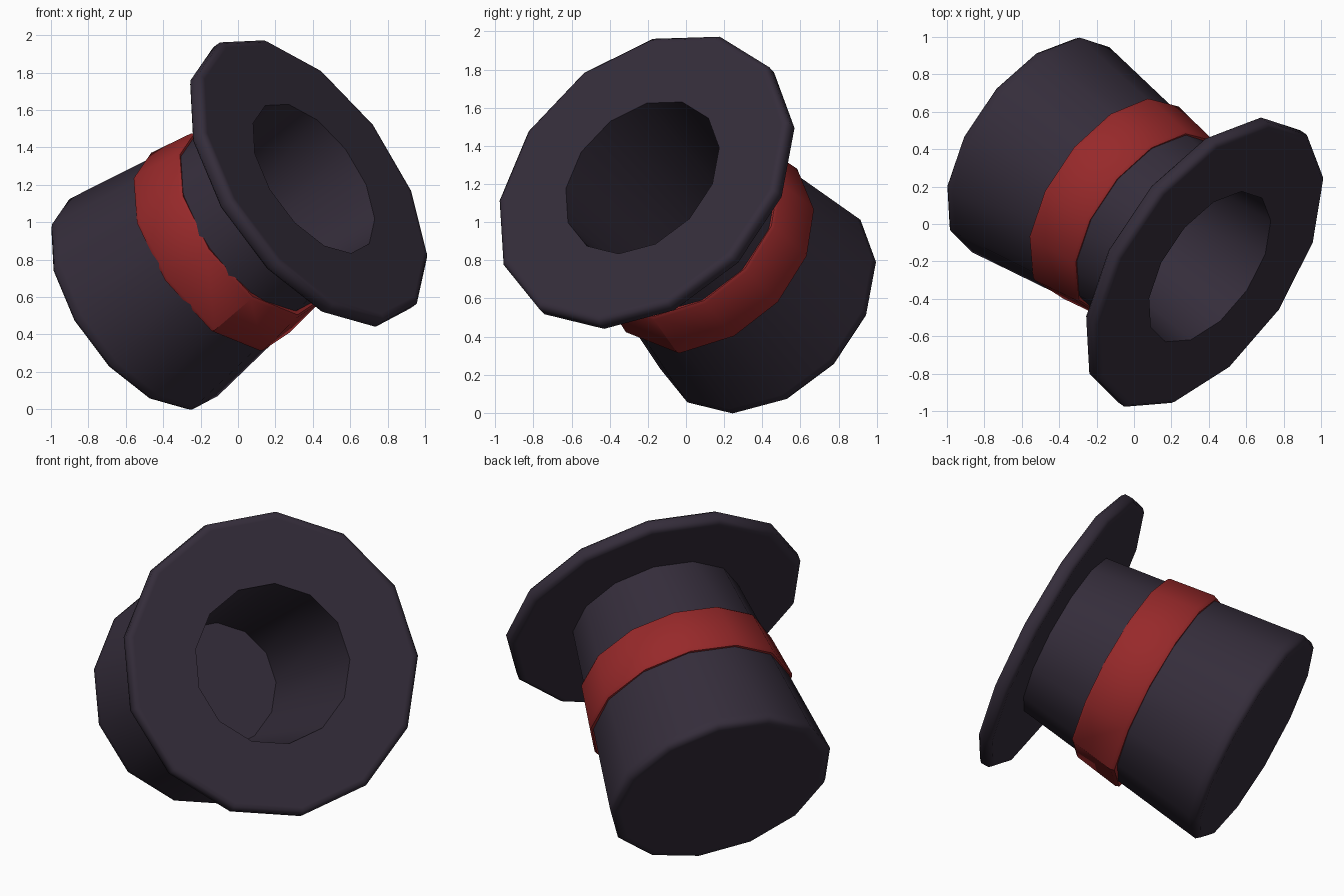
import bpy, bmesh, math
from mathutils import Matrix, Vector

if "Cube" in bpy.data.objects:
    bpy.data.objects.remove(bpy.data.objects["Cube"])

# Tilted hat frame: local z runs out of the opening
axis = Vector((0.713, -0.494, 0.506)).normalized()
side = Vector((0, 0.506, 0.494)).normalized()
up = axis.cross(side)
frame = Matrix((side, up, axis)).transposed()
centre = Vector((0.373, -0.21, 1.215))


def material(name, colour):
    m = bpy.data.materials.new(name)
    m.diffuse_color = (*colour, 1)
    m.use_nodes = True
    m.node_tree.nodes["Principled BSDF"].inputs["Base Color"].default_value = m.diffuse_color
    return m


def lathe(name, profile, angles, mat, smooth, swell=None, closed=False):
    """Turn (depth, radius) points around the hat axis."""
    bm = bmesh.new()
    n = len(angles)
    rings = []
    for d, r in profile:
        ring = []
        for i, a in enumerate(angles):
            k = r * (swell[i] if swell else 1)
            t = math.radians(a)
            p = Vector((k * math.cos(t), k * math.sin(t), -d))
            ring.append(bm.verts.new(centre + frame @ p))
        rings.append(ring)
    pairs = list(zip(rings, rings[1:]))
    if closed:
        pairs.append((rings[-1], rings[0]))
    for a, b in pairs:
        for i in range(n):
            j = (i + 1) % n
            bm.faces.new((a[i], a[j], b[j], b[i]))
    if not closed:
        bm.faces.new(rings[0])
        bm.faces.new(rings[-1])
    bmesh.ops.recalc_face_normals(bm, faces=bm.faces)
    me = bpy.data.meshes.new(name)
    bm.to_mesh(me)
    bm.free()
    me.materials.append(mat)
    ob = bpy.data.objects.new(name, me)
    bpy.context.collection.objects.link(ob)
    bpy.ops.object.select_all(action='DESELECT')
    ob.select_set(True)
    bpy.context.view_layer.objects.active = ob
    bpy.ops.object.shade_smooth_by_angle(angle=math.radians(smooth))
    return ob


felt = material("dark_felt", (0.035, 0.026, 0.043))
ribbon = material("red_ribbon", (0.31, 0.022, 0.023))

# Crown and brim: inner floor, inner wall, brim, outer wall, crown end,
# with support rings that keep the rounded edges tight
hat_profile = [
    (1.05, 0.365), (-0.043, 0.466),
    (-0.043, 0.84), (-0.043, 0.862), (-0.025, 0.882),
    (0.025, 0.882), (0.045, 0.862), (0.045, 0.84),
    (0.045, 0.502), (1.24, 0.66), (1.277, 0.665),
    (1.302, 0.645), (1.302, 0.61),
]
lathe("crown_and_brim", hat_profile,
      [-3.8 + i * 360 / 13 for i in range(13)], felt, 55)

# Ribbon around the crown, with a few wider flats in front
band_angles = [-113, -85, -57, -30, -2, 25, 52, 79, 110, 144, 180, 216]
band_swell = [1.0] * 9 + [1.0, 1.025, 1.03]
band_profile = [
    (0.425, 0.53), (0.415, 0.563), (0.43, 0.574),
    (0.70, 0.613), (0.722, 0.605), (0.722, 0.565),
]
lathe("hat_band", band_profile, band_angles, ribbon, 34, band_swell, closed=True)
